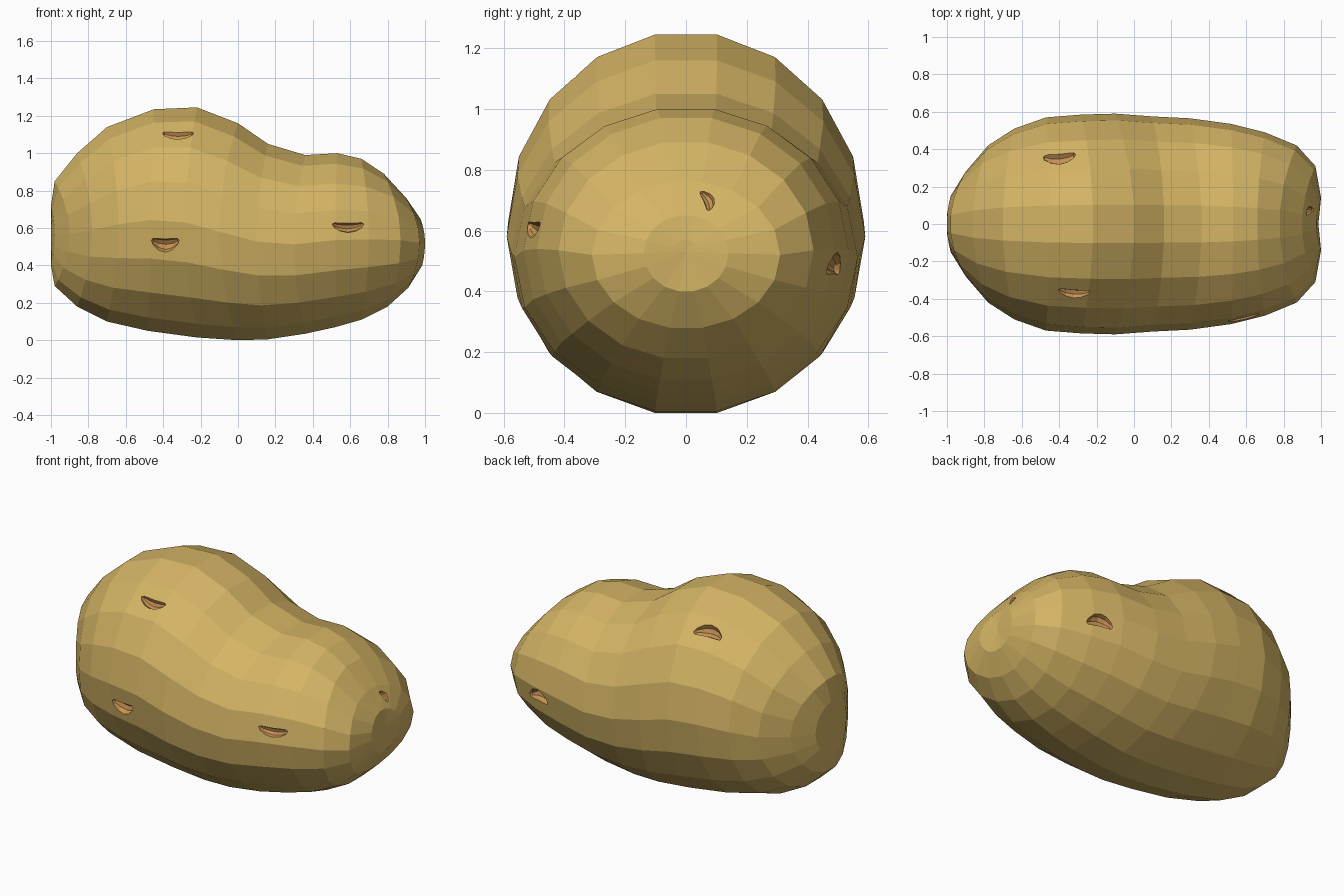
import bpy, bmesh
from math import sin, cos, pi
from mathutils import Vector, Matrix
from mathutils.bvhtree import BVHTree

if "Cube" in bpy.data.objects:
    bpy.data.objects.remove(bpy.data.objects["Cube"], do_unlink=True)

SIDES = 18


def make_material(name, colour):
    mat = bpy.data.materials.new(name)
    mat.use_nodes = True
    mat.diffuse_color = (*colour, 1)
    mat.node_tree.nodes["Principled BSDF"].inputs["Base Color"].default_value = (*colour, 1)
    return mat


def make_object(name, bm, materials):
    mesh = bpy.data.meshes.new(name)
    bm.to_mesh(mesh)
    obj = bpy.data.objects.new(name, mesh)
    bpy.context.collection.objects.link(obj)
    for mat in materials:
        mesh.materials.append(mat)
    return obj


skin = make_material("tan skin", (0.66, 0.46, 0.13))
pit = make_material("brown eye pit", (0.57, 0.29, 0.09))

# Rings from the fat end to the thin end:
# side x, half width, top x, top z, bottom x, bottom z
RINGS = [
    (-1.0, .05, -1.0, .63, -1.0, .50),
    (-.98, .15, -1.0, .72, -1.0, .40),
    (-.90, .28, -.98, .85, -.98, .29),
    (-.78, .42, -.86, 1.0, -.86, .18),
    (-.64, .51, -.70, 1.14, -.70, .10),
    (-.47, .57, -.45, 1.235, -.48, .05),
    (-.28, .585, -.22, 1.245, -.22, .015),
    (-.10, .59, 0, 1.16, 0, 0),
    (.10, .575, .16, 1.05, .16, .005),
    (.30, .565, .36, .99, .36, .035),
    (.52, .535, .53, 1.0, .52, .07),
    (.70, .49, .66, .97, .66, .11),
    (.87, .42, .78, .89, .80, .18),
    (.97, .31, .90, .76, .91, .28),
    (1.0, .14, .975, .65, .985, .40),
    (.99, .04, .985, .57, .985, .49),
]

# Body lofted through the rings, with a fan closing each end
bm = bmesh.new()
loops = []
for side_x, width, top_x, top_z, low_x, low_z in RINGS:
    loop = []
    for i in range(SIDES):
        a = 2 * pi * i / SIDES
        s = sin(a) / sin(4 * pi / 9)
        end_x = top_x if s > 0 else low_x
        x = side_x + (end_x - side_x) * s * s
        z = (top_z + low_z) / 2 + s * (top_z - low_z) / 2
        loop.append(bm.verts.new((x, width * cos(a), z)))
    loops.append(loop)
for a, b in zip(loops, loops[1:]):
    for i in range(SIDES):
        j = (i + 1) % SIDES
        bm.faces.new((a[i], a[j], b[j], b[i]))
for loop, tip in ((loops[0], (-1, 0, .56)), (loops[-1], (.985, 0, .53))):
    centre = bm.verts.new(tip)
    for i in range(SIDES):
        bm.faces.new((loop[i], loop[(i + 1) % SIDES], centre))
bmesh.ops.recalc_face_normals(bm, faces=bm.faces)
surface = BVHTree.FromBMesh(bm)
potato = make_object("potato_body", bm, (skin, pit))
bm.free()

# Eyes: place, roll, half length, half height
EYES = [
    ((-.39, -.57, .515), 0, .075, .036),
    ((.59, -.51, .61), 0, .088, .026),
    ((-.32, -.36, 1.09), 0, .085, .028),
    ((-.40, .35, 1.1), pi, .09, .036),
    ((.66, .50, .48), pi, .08, .036),
    ((.94, .07, .70), 1.9, .04, .018),
]

# Curved, pointed lens cutters set into the skin
bm = bmesh.new()
for place, roll, length, height in EYES:
    spot, normal, _, _ = surface.find_nearest(Vector(place))
    across = Vector((0, 0, 1)).cross(normal).normalized()
    up = normal.cross(across)
    frame = Matrix((across, up, normal)).transposed().to_4x4()
    frame = Matrix.Translation(spot) @ frame @ Matrix.Rotation(roll, 4, "Z")
    lens = bmesh.ops.create_uvsphere(bm, u_segments=8, v_segments=6, radius=1)["verts"]
    for v in lens:
        t = v.co.z
        v.co = frame @ Vector((t * length, v.co.x * height + (t * t - .4) * height * .8,
                               v.co.y * height * 1.1))
for face in bm.faces:
    face.material_index = 1
bmesh.ops.recalc_face_normals(bm, faces=bm.faces)
cutter = make_object("eye_cutter", bm, (skin, pit))
cutter.hide_render = True
bm.free()

# Carve the eyes and keep the result
cut = potato.modifiers.new("eyes", "BOOLEAN")
cut.operation = "DIFFERENCE"
cut.solver = "EXACT"
cut.object = cutter
bpy.context.view_layer.update()
carved = bpy.data.meshes.new_from_object(potato.evaluated_get(bpy.context.evaluated_depsgraph_get()))
potato.modifiers.clear()
potato.data = carved
bpy.data.objects.remove(cutter, do_unlink=True)
